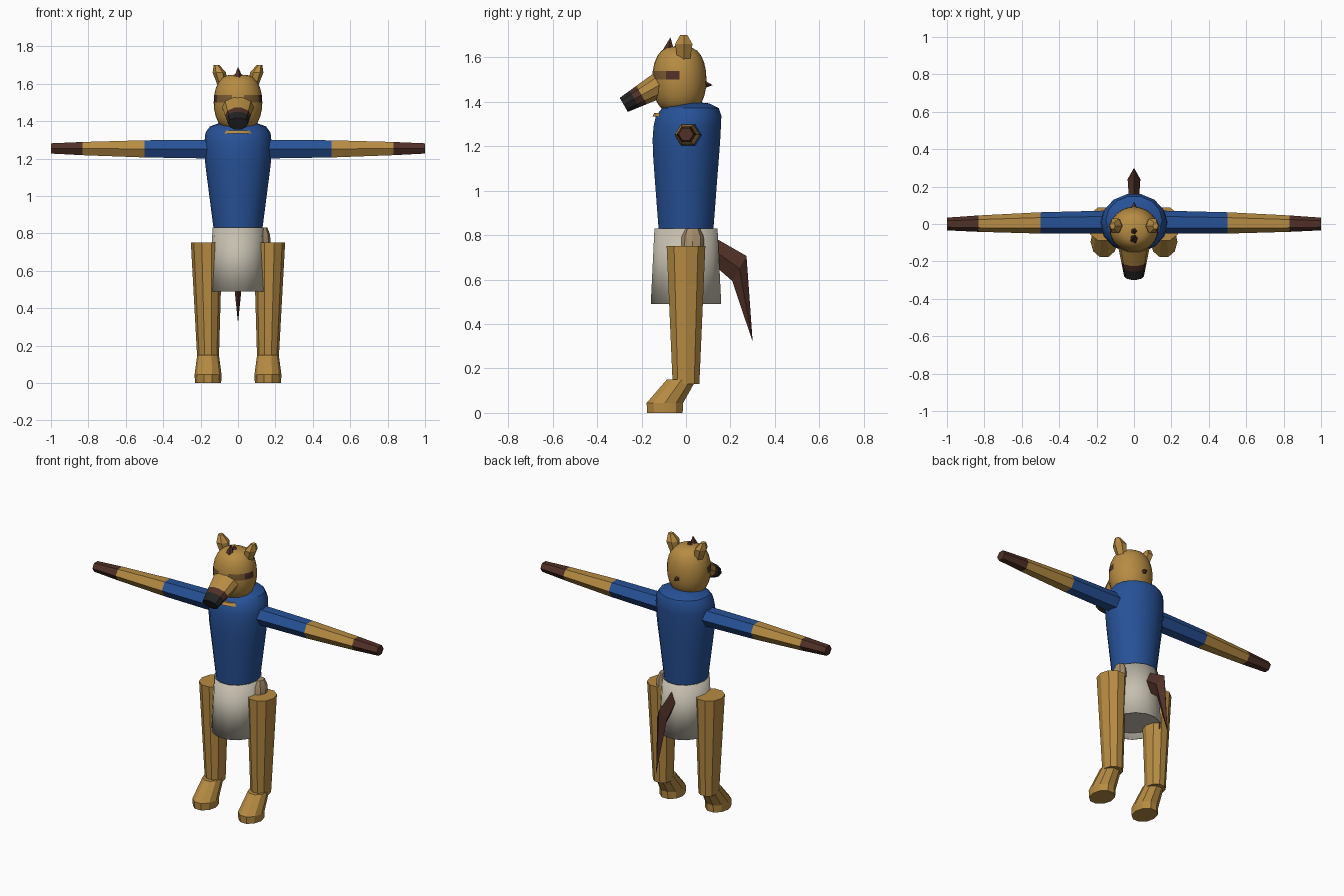
import bpy
import bmesh
from math import atan2, cos, degrees, pi, radians, sin, tau
from mathutils import Vector

default_cube = bpy.data.objects.get("Cube")
if default_cube:
    bpy.data.objects.remove(default_cube, do_unlink=True)


def make_material(name, red, green, blue):
    material = bpy.data.materials.new(name)
    material.use_nodes = True
    colour = (red, green, blue, 1)
    material.diffuse_color = colour
    material.node_tree.nodes["Principled BSDF"].inputs["Base Color"].default_value = colour
    return material


fur = make_material("tan fur", .47, .26, .056)
shirt = make_material("blue shirt", .02, .083, .31)
brown = make_material("dark brown", .08, .03, .02)
cloth = make_material("pale cloth", .56, .52, .43)
black = make_material("nose black", .018, .017, .017)
beige = make_material("pouch beige", .38, .27, .15)
olive = make_material("eye olive", .19, .1, .03)

across, along, up = Vector((1, 0, 0)), Vector((0, 1, 0)), Vector((0, 0, 1))
sloping = Vector((0, -.5, .87))
rising = Vector((0, .5, .87))


def loft(name, rings, sides, materials, u=across, v=along, smooth=True, capped=True):
    """Skin rings of (centre, u radius, v radius), with one material per band."""
    bm = bmesh.new()
    slots = list(dict.fromkeys(materials))
    loops = []
    for centre, radius_u, radius_v in rings:
        angles = [tau * step / sides for step in range(sides)]
        loops.append([bm.verts.new(centre + u * radius_u * cos(angle) + v * radius_v * sin(angle))
                      for angle in angles])
    for band, (lower, upper) in enumerate(zip(loops, loops[1:])):
        slot = slots.index(materials[band % len(materials)])
        for side in range(sides):
            bm.faces.new((lower[side - 1], lower[side], upper[side], upper[side - 1])).material_index = slot
    if capped:
        bm.faces.new(loops[0])
        bm.faces.new(loops[-1]).material_index = slots.index(materials[-1])
    bmesh.ops.remove_doubles(bm, verts=bm.verts, dist=.0005)
    bmesh.ops.recalc_face_normals(bm, faces=bm.faces)
    mesh = bpy.data.meshes.new(name)
    bm.to_mesh(mesh)
    bm.free()
    for material in slots:
        mesh.materials.append(material)
    part = bpy.data.objects.new(name, mesh)
    bpy.context.collection.objects.link(part)
    if smooth:
        bpy.ops.object.select_all(action="DESELECT")
        part.select_set(True)
        bpy.context.view_layer.objects.active = part
        bpy.ops.object.shade_smooth_by_angle(angle=radians(32))
    return part


def taper(name, start, end, start_radius, end_radius, sides, *materials,
          flat=1, stops=(0, 1), power=1, **options):
    """Tapered tube between two points, divided into bands at the stops."""
    start, end = Vector(start), Vector(end)
    rings = []
    for stop in stops:
        radius = start_radius + (end_radius - start_radius) * stop ** power
        rings.append((start.lerp(end, stop), radius, radius * flat))
    return loft(name, rings, sides, materials, **options)


# Head: a squared-off ball, with the eye band coloured by direction
head_centre = Vector((0, -.03, 1.5))
head_rings = []
for step in range(-6, 7):
    latitude = step * pi / 12
    radius = .13 * cos(latitude) ** .6
    head_rings.append((head_centre + up * .15 * sin(latitude), radius, radius * .94))
head = loft("head", head_rings, 24, [fur])
head.data.materials.append(olive)
head.data.materials.append(brown)
for face in head.data.polygons:
    offset = face.center - head_centre
    turn = degrees(atan2(abs(offset.x), -offset.y))
    if 0 < offset.z < .03 and 20 < turn < 90:
        face.material_index = 1 if turn < 58 else 2

# Muzzle
taper("muzzle", (0, -.12, 1.475), (0, -.28, 1.386), .085, .053, 10, fur, brown, black,
      flat=.72, stops=(0, .5, .7, 1), v=sloping)

# Tufts on the crown and nape
taper("front_tuft", (0, -.08, 1.63), (0, -.07, 1.69), .028, 0, 5, brown, smooth=False)
taper("crown_tuft", (0, -.04, 1.63), (0, -.035, 1.67), .03, 0, 5, brown, smooth=False)
taper("nape_tuft", (0, .07, 1.48), (0, .12, 1.475), .025, 0, 5, brown, v=up, smooth=False)

# Shirt: widens from waist to chest, then rounds over at the shoulders
torso_rings = []
for step in range(11):
    height = sin(step / 10 * pi / 2)
    widening = min(1, height * 1.5)
    rounding = max(0, 1 - height ** 24) ** .5
    centre = Vector((0, .03 * height ** 8, .82 + .58 * height))
    torso_rings.append((centre, (.13 + .05 * widening) * rounding, (.126 + .03 * widening) * rounding))
loft("torso", torso_rings, 14, [shirt])
taper("collar_fur", (0, -.122, 1.333), (0, -.118, 1.35), .075, .06, 8, fur, flat=.4)

# Open skirt with a recessed lining
skirt = taper("skirt", (0, 0, .49), (0, 0, .83), .152, .136, 14, cloth, flat=1.07, capped=False)
thickness = skirt.modifiers.new("cloth thickness", "SOLIDIFY")
thickness.thickness = .005
taper("skirt_lining", (0, 0, .53), (0, 0, .54), .147, .146, 14, cloth, flat=1.07)

# Hip pouch, on one side only
taper("hip_pouch", (.135, .03, .74), (.132, .03, .83), .04, .025, 8, beige,
      flat=1.3, stops=(0, .6, 1), power=4)

# Tail: thick root bending down to a pointed tip
tail_bend = (0, .24, .65)
taper("tail_root", (0, .1, .75), tail_bend, .025, .034, 4, brown, flat=1.9, v=rising, smooth=False)
taper("tail_tip", tail_bend, (0, .3, .32), .034, 0, 4, brown, flat=1.9, v=rising, smooth=False)

for side, x in (("left", 1), ("right", -1)):
    # Arm: sleeve, forearm and paw
    taper(side + "_arm", (x * .13, .01, 1.25), (x, 0, 1.254), .062, .034, 6, shirt, fur, brown,
          flat=.93, stops=(0, .425, .805, 1), power=2, u=along, v=up, smooth=False)

    # Ear
    ear_middle = (x * .1, -.01, 1.66)
    taper(side + "_ear_base", (x * .08, -.01, 1.58), ear_middle, .025, .036, 6, fur, flat=1.25, smooth=False)
    taper(side + "_ear_tip", ear_middle, (x * .115, -.01, 1.7), .036, .015, 6, fur, flat=1.25, smooth=False)

    # Leg and foot
    instep = (x * .16, -.095, .045)
    taper(side + "_leg", (x * .16, 0, .13), (x * .168, 0, .75), .058, .084, 10, fur, flat=1.09)
    taper(side + "_foot", (x * .16, -.02, .15), instep, .058, .072, 10, fur, flat=1.2)
    taper(side + "_sole", instep, (x * .16, -.095, 0), .072, .07, 10, fur, flat=1.2)
